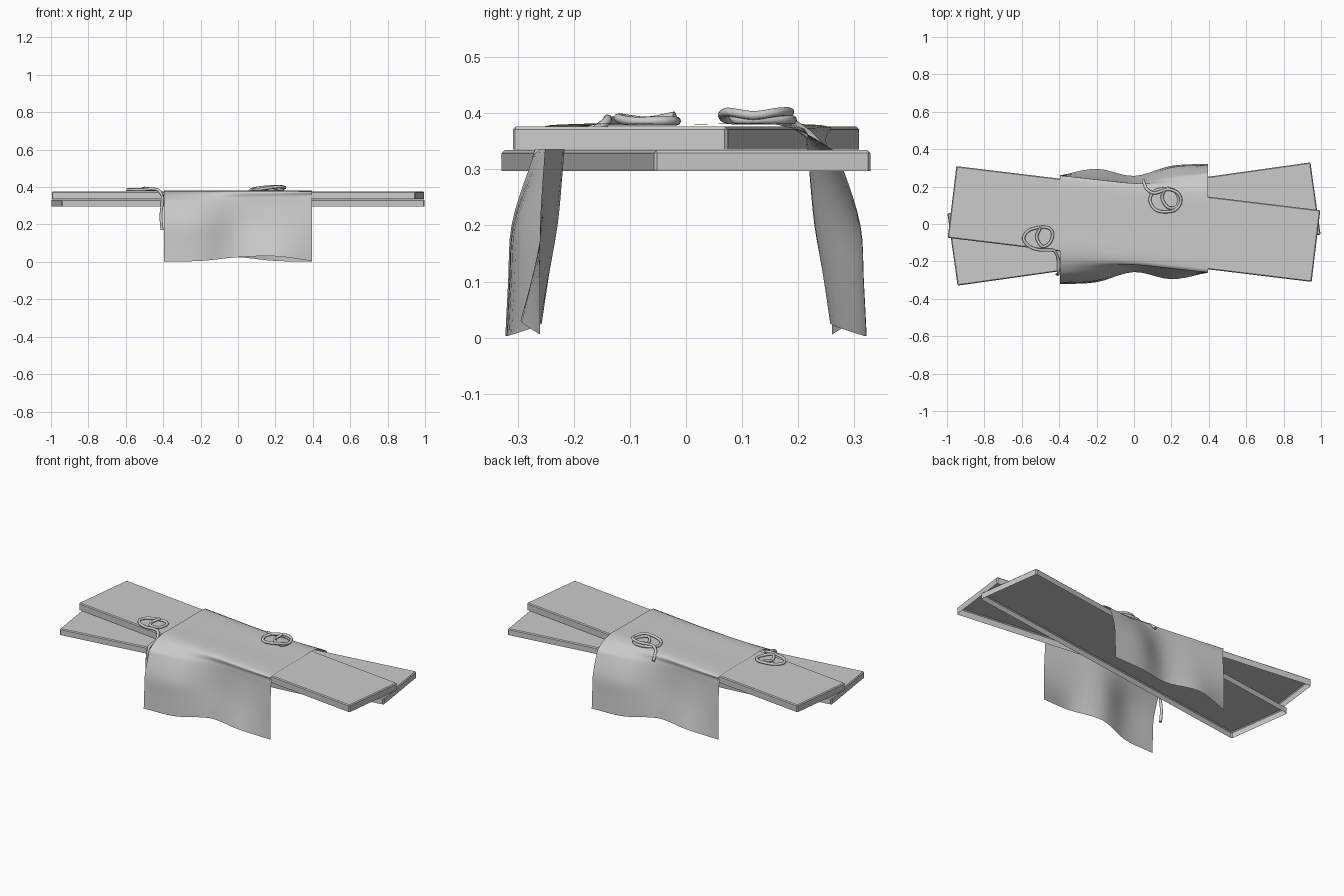
import bpy, bmesh, math
from mathutils import Vector, Matrix

if "Cube" in bpy.data.objects:
    bpy.data.objects.remove(bpy.data.objects["Cube"])

grey = bpy.data.materials.new("plain_grey")
grey.use_nodes = True
colour = (0.6, 0.6, 0.6, 1)
grey.diffuse_color = colour
grey.node_tree.nodes["Principled BSDF"].inputs["Base Color"].default_value = colour


def add_object(name, data):
    obj = bpy.data.objects.new(name, data)
    bpy.context.collection.objects.link(obj)
    data.materials.append(grey)
    return obj


def plank(name, width, angle, bottom, top):
    """Hollow board, open underneath, with chamfered upper edges."""
    bm = bmesh.new()
    bmesh.ops.create_cube(bm, size=1)
    bmesh.ops.scale(bm, vec=(1.96, width, top - bottom), verts=bm.verts)
    bmesh.ops.delete(bm, geom=[f for f in bm.faces if f.normal.z < -0.9], context='FACES_ONLY')
    edges = [e for e in bm.edges if len(e.link_faces) == 2]
    bmesh.ops.bevel(bm, geom=edges, offset=0.005, segments=1, affect='EDGES')
    bmesh.ops.rotate(bm, matrix=Matrix.Rotation(math.radians(angle), 3, 'Z'), verts=bm.verts)
    bmesh.ops.translate(bm, vec=(0, 0, (bottom + top) / 2), verts=bm.verts)
    mesh = bpy.data.meshes.new(name)
    bm.to_mesh(mesh)
    bm.free()
    return add_object(name, mesh)


def smooth_path(points, steps):
    """Interpolating spline through a list of points."""
    pts = [2 * points[0] - points[1]] + points + [2 * points[-1] - points[-2]]
    out = []
    for a, b, c, d in zip(pts, pts[1:], pts[2:], pts[3:]):
        for i in range(steps):
            t = i / steps
            out.append(b + t * (c - a) / 2 + t * t * (2 * a - 5 * b + 4 * c - d) / 2
                       + t ** 3 * (3 * b - a - 3 * c + d) / 2)
    return out + [points[-1]]


# Two crossed boards
plank("lower_plank", 0.39, 8, 0.297, 0.334)
plank("upper_plank", 0.386, -6.9, 0.335, 0.376)

# Draped cloth: front half sections (y, z) from hem to top; back is the half turn of the front
sections = {
    -0.395: [(-.322, .003), (-.317, .1), (-.311, .2), (-.280, .30), (-.258, .337), (-.165, .379)],
    -0.2: [(-.311, .005), (-.306, .1), (-.298, .2), (-.262, .30), (-.236, .340), (-.178, .379)],
    0.0: [(-.257, .025), (-.246, .1), (-.230, .2), (-.220, .30), (-.214, .345), (-.198, .379)],
    0.2: [(-.295, .030), (-.276, .1), (-.252, .2), (-.236, .30), (-.232, .350), (-.218, .379)],
    0.395: [(-.260, .005), (-.260, .1), (-.260, .2), (-.254, .30), (-.249, .355), (-.240, .379)],
}
columns = []
for x, half in sections.items():
    front = [Vector((x, y, z)) for y, z in half]
    back = [Vector((x, -y, z)) for y, z in reversed(sections[-x])]
    columns.append(smooth_path(front + [Vector((x, 0, .380))] + back, 4))
rows = [smooth_path(list(row), 5) for row in zip(*columns)]
bm = bmesh.new()
grid = [[bm.verts.new(p) for p in row] for row in rows]
for low, high in zip(grid, grid[1:]):
    for i in range(len(low) - 1):
        bm.faces.new((low[i], low[i + 1], high[i + 1], high[i])).smooth = True
mesh = bpy.data.meshes.new("draped_cloth")
bm.to_mesh(mesh)
bm.free()
add_object("draped_cloth", mesh)


def rope(name, points):
    """Round cord following a smooth path."""
    curve = bpy.data.curves.new(name, 'CURVE')
    curve.dimensions = '3D'
    curve.bevel_depth = 0.008
    curve.bevel_resolution = 2
    curve.use_fill_caps = True
    path = smooth_path([Vector(p) for p in points], 5)
    spline = curve.splines.new('POLY')
    spline.points.add(len(path) - 1)
    for point, co in zip(spline.points, path):
        point.co = (*co, 1)
    spline.use_smooth = True
    add_object(name, curve)


# Coiled cords with loose tails
rope("left_cord", [
    (-.50, -.02, .395), (-.52, -.07, .386), (-.49, -.12, .392), (-.45, -.10, .386),
    (-.435, -.05, .386), (-.46, -.02, .386), (-.52, -.02, .386), (-.57, -.04, .386),
    (-.59, -.08, .386), (-.56, -.12, .386), (-.51, -.138, .386), (-.46, -.14, .39),
    (-.425, -.145, .382), (-.405, -.19, .355), (-.405, -.25, .345), (-.406, -.268, .31),
    (-.412, -.268, .24), (-.406, -.268, .17)])
rope("right_cord", [
    (.165, .185, .402), (.15, .14, .39), (.18, .09, .398), (.225, .09, .388),
    (.24, .13, .388), (.22, .175, .388), (.17, .19, .388), (.11, .175, .390),
    (.085, .13, .388), (.11, .08, .388), (.16, .065, .395), (.22, .075, .402),
    (.25, .12, .396), (.235, .165, .402), (.18, .185, .402), (.11, .165, .396),
    (.07, .185, .385), (.055, .215, .365), (.05, .235, .345)])
